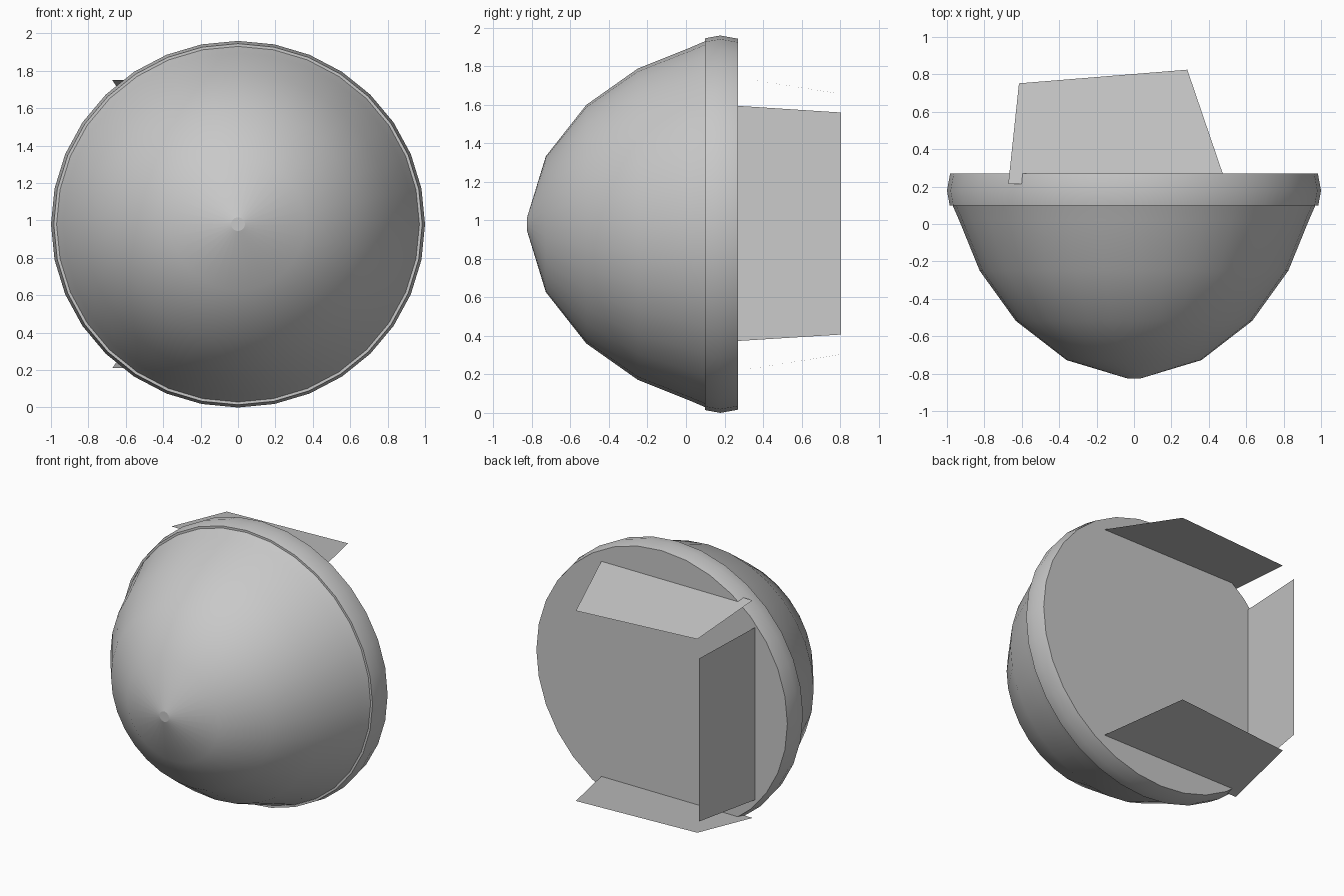
import bpy, bmesh, math

if "Cube" in bpy.data.objects:
    bpy.data.objects.remove(bpy.data.objects["Cube"])

SEGMENTS = 32
CENTRE_Z = 0.98

grey = bpy.data.materials.new("plain grey")
grey.diffuse_color = (0.58, 0.58, 0.58, 1)
grey.use_nodes = True
grey.node_tree.nodes["Principled BSDF"].inputs["Base Color"].default_value = grey.diffuse_color


def add_object(name, bm):
    mesh = bpy.data.meshes.new(name)
    bm.to_mesh(mesh)
    bm.free()
    mesh.materials.append(grey)
    obj = bpy.data.objects.new(name, mesh)
    bpy.context.collection.objects.link(obj)
    return obj


def lathe(name, profile, cap_first=False, cap_last=False):
    """Revolve (radius, y) points about the y axis, slightly flattened in z."""
    bm = bmesh.new()
    rings = []
    for r, y in profile:
        ring = []
        for i in range(SEGMENTS):
            a = 2 * math.pi * i / SEGMENTS
            ring.append(bm.verts.new((r * math.cos(a), y, CENTRE_Z + 0.98 * r * math.sin(a))))
        rings.append(ring)
    for a, b in zip(rings, rings[1:]):
        for i in range(SEGMENTS):
            j = (i + 1) % SEGMENTS
            bm.faces.new((a[i], a[j], b[j], b[i]))
    if cap_first:
        bm.faces.new(rings[0])
    if cap_last:
        bm.faces.new(rings[-1][::-1])
    obj = add_object(name, bm)
    bpy.ops.object.select_all(action='DESELECT')
    obj.select_set(True)
    bpy.context.view_layer.objects.active = obj
    bpy.ops.object.shade_smooth_by_angle(angle=math.radians(30))
    return obj


def panel(name, corners):
    bm = bmesh.new()
    bm.faces.new([bm.verts.new(c) for c in corners])
    return add_object(name, bm)


# Rounded dome with a tiny flat nose
lathe("dome", [(0.037, -0.825), (0.36, -0.728), (0.632, -0.518),
               (0.825, -0.25), (0.935, 0.02), (0.97, 0.1)], cap_first=True)

# Rim band and flat back disc
lathe("rim", [(0.97, 0.098), (0.985, 0.098), (1.0, 0.178), (0.983, 0.27)], cap_last=True)

# Sloping plates behind the disc, mirrored above and below
plate = [(-0.672, 0.215, 0.77), (0.493, 0.215, 0.77),
         (0.285, 0.825, 0.673), (-0.615, 0.752, 0.685)]
panel("upper_plate", [(x, y, CENTRE_Z + z) for x, y, z in plate])
panel("lower_plate", [(x, y, CENTRE_Z - z) for x, y, z in reversed(plate)])

# Upright side plate
panel("side_plate", [(-0.735, 0.215, 0.37), (-0.735, 0.215, 1.598),
                     (-0.664, 0.805, 1.56), (-0.664, 0.805, 0.407)])
